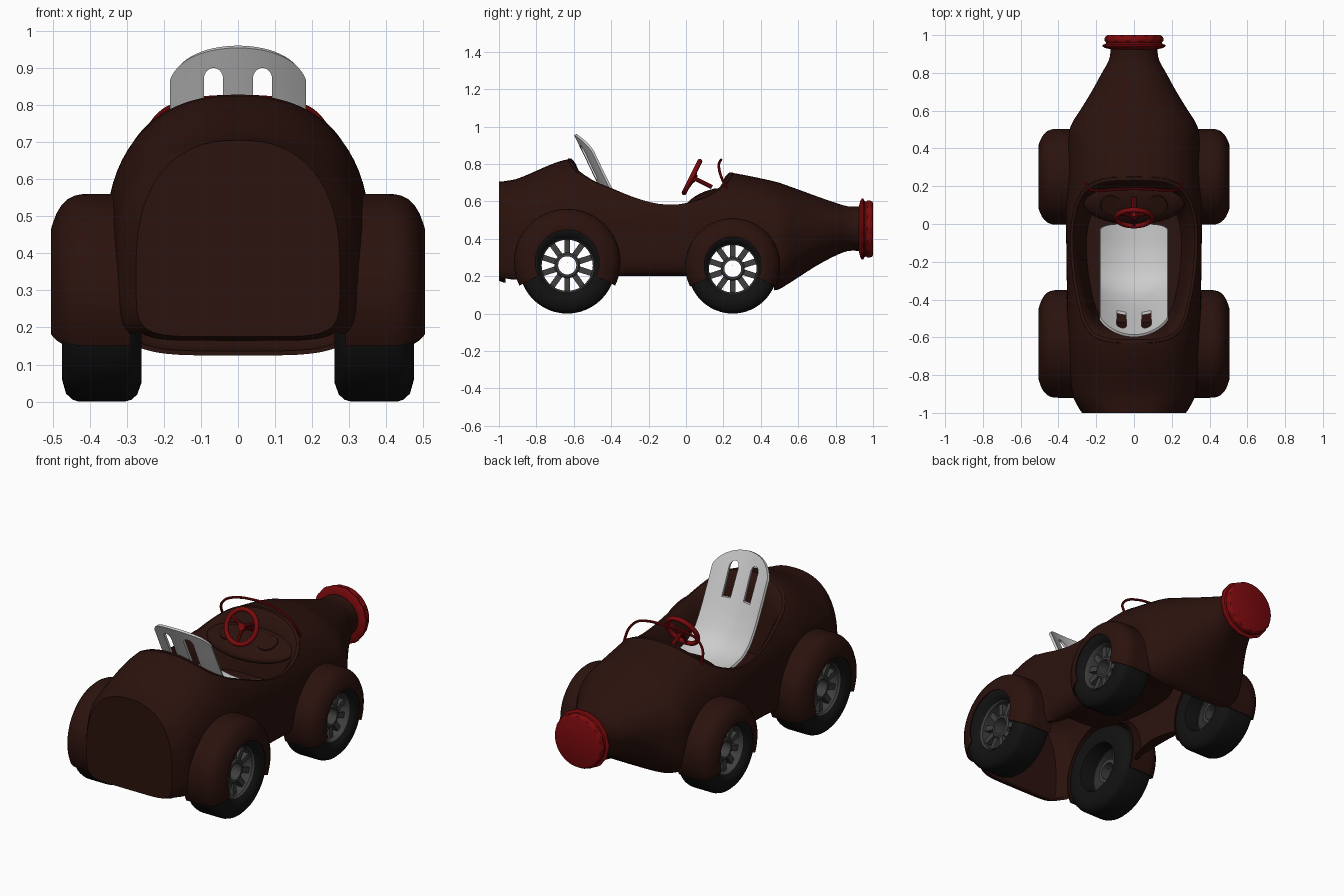
import bpy, bmesh
from math import sin, cos, pi, radians, sqrt
from mathutils import Matrix, Vector

if "Cube" in bpy.data.objects:
    bpy.data.objects.remove(bpy.data.objects["Cube"])


def material(name, r, g, b):
    m = bpy.data.materials.new(name)
    m.diffuse_color = (r, g, b, 1)
    m.use_nodes = True
    m.node_tree.nodes["Principled BSDF"].inputs["Base Color"].default_value = m.diffuse_color
    return m


BROWN = material("brown_paint", 0.024, 0.006, 0.004)
RED = material("red_paint", 0.2, 0.003, 0.004)
BLACK = material("rubber", 0.006, 0.006, 0.006)
STEEL = material("dark_steel", 0.05, 0.05, 0.05)


def select(ob):
    bpy.ops.object.select_all(action='DESELECT')
    bpy.context.view_layer.objects.active = ob
    ob.select_set(True)


def smooth(ob, angle=35):
    select(ob)
    bpy.ops.object.shade_smooth_by_angle(angle=radians(angle))


def from_bm(bm, name, mat=None, shade=True):
    bmesh.ops.recalc_face_normals(bm, faces=bm.faces)
    me = bpy.data.meshes.new(name)
    bm.to_mesh(me)
    bm.free()
    ob = bpy.data.objects.new(name, me)
    bpy.context.collection.objects.link(ob)
    if mat:
        me.materials.append(mat)
    if shade:
        smooth(ob)
    return ob


def loft(name, rings, mat=None, ring_closed=True, loop=False, caps=False, shade=True):
    bm = bmesh.new()
    vs = [[bm.verts.new(p) for p in r] for r in rings]
    n = len(rings[0])
    for i in range(len(vs) if loop else len(vs) - 1):
        a, b = vs[i], vs[(i + 1) % len(vs)]
        for j in range(n if ring_closed else n - 1):
            k = (j + 1) % n
            bm.faces.new((a[j], a[k], b[k], b[j]))
    if caps:
        bm.faces.new(vs[0])
        bm.faces.new(vs[-1])
    return from_bm(bm, name, mat, shade)


def lathe_x(name, prof, y, z, side, mat, a0=0, a1=360, n=48, closed=True):
    """Revolve (radius, x) points around an axle parallel to x."""
    full = a1 - a0 == 360
    angs = [radians(a0 + (a1 - a0) * i / n) for i in range(n if full else n + 1)]
    rings = [[(side * x, y + r * cos(a), z + r * sin(a)) for r, x in prof] for a in angs]
    return loft(name, rings, mat, closed, full)


def modify(ob, kind, **props):
    m = ob.modifiers.new(kind, kind)
    for k, v in props.items():
        setattr(m, k, v)
    select(ob)
    bpy.ops.object.modifier_apply(modifier=m.name)


def cut(ob, cutter):
    cutter.hide_render = True
    modify(ob, 'BOOLEAN', operation='DIFFERENCE', solver='EXACT', object=cutter)
    bpy.data.objects.remove(cutter)


def tube(name, pts, r, mat):
    cu = bpy.data.curves.new(name, 'CURVE')
    cu.dimensions, cu.bevel_depth, cu.bevel_resolution, cu.use_fill_caps = '3D', r, 3, True
    sp = cu.splines.new('POLY')
    sp.points.add(len(pts) - 1)
    for p, c in zip(sp.points, pts):
        p.co = (*c, 1)
    ob = bpy.data.objects.new(name, cu)
    bpy.context.collection.objects.link(ob)
    select(ob)
    bpy.ops.object.convert(target='MESH')
    ob.data.materials.clear()
    ob.data.materials.append(mat)
    smooth(ob)
    return ob


def interp(tab, t):
    """Smooth curve through rows (t, a, b, ...)."""
    i = max(k for k in range(len(tab) - 1) if tab[k][0] <= t or k == 0)
    P = [Vector(r[1:]) for r in tab]
    T = [r[0] for r in tab]

    def tan(k):
        a, b = max(k - 1, 0), min(k + 1, len(tab) - 1)
        return (P[b] - P[a]) / (T[b] - T[a])
    h = T[i + 1] - T[i]
    u = (t - T[i]) / h
    return (P[i] * (2*u**3 - 3*u**2 + 1) + tan(i) * h * (u**3 - 2*u**2 + u)
            + P[i + 1] * (3*u**2 - 2*u**3) + tan(i + 1) * h * (u**3 - u**2))


# Bottle hull: y, half width, top, bottom, widest height, upper and lower roundness
HULL = [(-1, .275, .705, .175, .36, 2.4, 6), (-.97, .295, .708, .165, .38, 2.4, 6),
        (-.9, .327, .722, .152, .42, 2.3, 6), (-.63, .353, .825, .145, .44, 2.25, 6),
        (-.4, .356, .81, .155, .44, 2.3, 6), (-.3, .356, .8, .178, .44, 2.3, 6),
        (0, .36, .78, .18, .42, 2.3, 6), (.08, .36, .774, .155, .41, 2.3, 6),
        (.25, .355, .752, .135, .4, 2.25, 5.5), (.48, .345, .705, .125, .41, 2.1, 4.5),
        (.54, .325, .685, .155, .42, 2, 3.6), (.61, .28, .66, .2, .43, 2, 2.8),
        (.7, .225, .627, .257, .44, 2, 2.2), (.8, .17, .592, .31, .45, 2, 2),
        (.87, .132, .573, .335, .455, 2, 2), (.95, .122, .574, .333, .455, 2, 2)]


def hull_z(x, y):
    hw, zt, zb, zc, nt, nb = interp(HULL, y)
    return zc + (zt - zc) * max(0, 1 - (abs(x) / hw) ** nt) ** (1 / nt)


def hull_ring(y, n=72):
    hw, zt, zb, zc, nt, nb = interp(HULL, y)
    out = []
    for i in range(n):
        a = 2 * pi * i / n
        c, s = cos(a), sin(a)
        e, h = (nt, zt - zc) if s >= 0 else (nb, zc - zb)
        out.append(((1 if c > 0 else -1) * hw * abs(c) ** (2 / e), y,
                    zc + (1 if s > 0 else -1) * h * abs(s) ** (2 / e)))
    return out


body = loft("body", [hull_ring(-1 + 1.95 * i / 90) for i in range(91)], BROWN, caps=True)
modify(body, 'SOLIDIFY', thickness=0.012, offset=-1)

# Cockpit opening and open underside
HALF = [(0, 0, .25), (1, .15, .242), (2, .25, .2), (3, .305, .12), (4, .332, 0), (5, .335, -.15),
        (6, .32, -.3), (7, .297, -.42), (8, .27, -.52), (9, .215, -.595), (10, .12, -.625), (11, 0, -.63)]
half = [interp(HALF, 11 * i / 44) for i in range(45)]
outline = [(p.x, p.y) for p in half] + [(-p.x, p.y) for p in half[-2:0:-1]]
cut(body, loft("cutter", [[(x, y, z) for x, y in outline] for z in (.47, 1.1)], caps=True, shade=False))
under = []
for i in range(21):
    y = -.965 + 1.435 * i / 20
    w = interp(HULL, y)[0] - .032
    under.append([(-w, y, .03), (w, y, .03), (w, y, .2), (-w, y, .2)])
cut(body, loft("cutter", under, caps=True, shade=False))

# Rolled cockpit rim continuing into the inner tub
rim = [[(x * k, (y + .2) * k - .2, hull_z(x, y) + dz) for x, y in outline]
       for k, dz in ((1.012, -.01), (1, .003), (.96, .003), (.91, -.02), (.84, -.1))]
rim += [[(x * k, (y + .2) * k - .2, .405) for x, y in outline] for k in (.75, .7, .02)]
loft("cockpit_tub", rim, BROWN)

# Fenders and wheels, with wells cut in the hull
AXLES = [("rear", -.635, .258, .258, .275, .285), ("front", .25, .24, .24, .256, .254)]
for label, y, wz, R, fz, F in AXLES:
    k = R / .255
    for side in (-1, 1):
        tag = label + ("_right_" if side > 0 else "_left_")
        well = [(.001, .235), (F - .02, .235), (F - .02, .42), (.001, .42)]
        cut(body, lathe_x("cutter", well, y, fz, side, None))
        prof = [(F, .29), (F, .40), (F * .998, .42), (F * .985, .44), (F * .95, .46), (F * .89, .477),
                (F * .82, .489), (F * .73, .499), (F * .66, .505), (F * .6, .502)]
        fender = lathe_x(tag + "fender", prof, y, fz, side, BROWN, -26, 206, 56, False)
        modify(fender, 'SOLIDIFY', thickness=0.007, offset=-1)
        smooth(fender)
        tyre = [(.142, .27), (.2, .26), (.235, .272), (.25, .288), (.255, .305), (.255, .43),
                (.249, .447), (.232, .464), (.19, .475), (.16, .466), (.142, .445), (.138, .28)]
        lathe_x(tag + "tyre", [(r * k, x) for r, x in tyre], y, wz, side, BLACK)
        ring = [(.142, .36), (.142, .45), (.135, .44), (.135, .36)]
        lathe_x(tag + "wheel_rim", [(r * k, x) for r, x in ring], y, wz, side, STEEL)
        hub = [(.068, .34), (.068, .425), (.06, .432), (.048, .432), (.048, .34)]
        lathe_x(tag + "hub", [(r * k, x) for r, x in hub], y, wz, side, STEEL, n=32)
        bm = bmesh.new()
        for i in range(10):
            bmesh.ops.create_cube(bm, size=1, matrix=Matrix.Translation((side * .41, y, wz))
                                  @ Matrix.Rotation(2 * pi * i / 10, 4, 'X')
                                  @ Matrix.Translation((0, 0, .1 * k))
                                  @ Matrix.Diagonal((.03, .031, .08 * k, 1)))
        from_bm(bm, tag + "spokes", STEEL)
smooth(body)

# Crimped bottle cap
CAP = [(.123, .925), (.152, .932), (.165, .94), (.165, .948), (.15, .954), (.147, .962),
       (.153, .97), (.153, .985), (.147, .996), (.138, 1.0)]
rings = []
for r, y in CAP:
    wave = .002 if .95 > y > .93 or .99 > y > .965 else 0
    rings.append([((r + wave * cos(14 * a)) * cos(a), y, .452 + (r + wave * cos(14 * a)) * sin(a))
                  for a in (2 * pi * i / 112 for i in range(112))])
loft("bottle_cap", rings, RED, caps=True)

# Dashboard pod with two gauges
tilt = Matrix.Translation((0, .115, .605)) @ Matrix.Rotation(radians(22), 4, 'X')
bm = bmesh.new()
bmesh.ops.create_uvsphere(bm, u_segments=48, v_segments=20, radius=1,
                          matrix=tilt @ Matrix.Diagonal((.27, .125, .05, 1)))
from_bm(bm, "dashboard", BROWN)
for side in (-1, 1):
    bm = bmesh.new()
    bmesh.ops.create_cone(bm, cap_ends=True, segments=32, radius1=.06, radius2=.055, depth=.02,
                          matrix=tilt @ Matrix.Translation((side * .12, 0, .036)))
    from_bm(bm, "gauge_right" if side > 0 else "gauge_left", BROWN)

# Windscreen hoop
ARCH = [(0, .25, .22, .66), (1, .24, .187, .735), (2, .19, .175, .79),
        (3, .105, .182, .815), (4, 0, .187, .822)]
arc = [interp(ARCH, i / 5) for i in range(21)]
tube("windscreen_hoop", arc + [Vector((-p.x, p.y, p.z)) for p in arc[-2::-1]], .007, RED)

# Steering wheel
C, up, nrm = Vector((0, .032, .73)), Vector((0, .447, .894)), Vector((0, .894, -.447))
bpy.ops.mesh.primitive_torus_add(location=C, rotation=(radians(63.4), 0, 0), major_radius=.094,
                                 minor_radius=.013, major_segments=48, minor_segments=12)
wheel = bpy.context.object
wheel.name = "steering_wheel"
wheel.data.materials.append(RED)
smooth(wheel)
for i in range(3):
    a = radians(30 + 120 * i)
    tube("steering_spoke", [C + nrm * .015, C + Vector((cos(a), 0, 0)) * .094 + up * sin(a) * .094],
         .009, RED)
tube("steering_column", [C, C + nrm * .12], .012, RED)
tube("steering_boss", [C - nrm * .002, C + nrm * .025], .022, RED)

# Bucket seat swept along a side path
PATH = [(0, -.592, .957), (.13, -.535, .84), (.27, -.475, .715), (.39, -.42, .61),
        (.5, -.355, .52), (.6, -.27, .465), (.73, -.14, .44), (.87, 0, .44)]
rows = []
for i in range(49):
    row = []
    for j in range(33):
        x = -.18 * cos(pi * j / 32)
        e = 1 - sqrt(1 - (.97 * x / .18) ** 2)
        s0, s1 = .155 * e, .87 - .05 * e ** 2
        s = s0 + (s1 - s0) * i / 48
        p = interp(PATH, s)
        t = (interp(PATH, min(s + .01, .87)) - interp(PATH, max(s - .01, 0))).normalized()
        lift = .045 * (x / .18) ** 2
        row.append((x, p.x - t.y * lift, p.y + t.x * lift))
    rows.append(row)
seat = loft("seat", rows, None, False)
modify(seat, 'SOLIDIFY', thickness=0.014, offset=0)
for side in (-1, 1):
    slot = [(.042, .72), (.09, .72)] + [(.066 + .026 * cos(a), .87 + .03 * sin(a))
                                        for a in (pi * i / 12 for i in range(13))]
    cut(seat, loft("cutter", [[(side * x, y, z) for x, z in slot] for y in (-.8, -.3)],
                   caps=True, shade=False))
smooth(seat)
